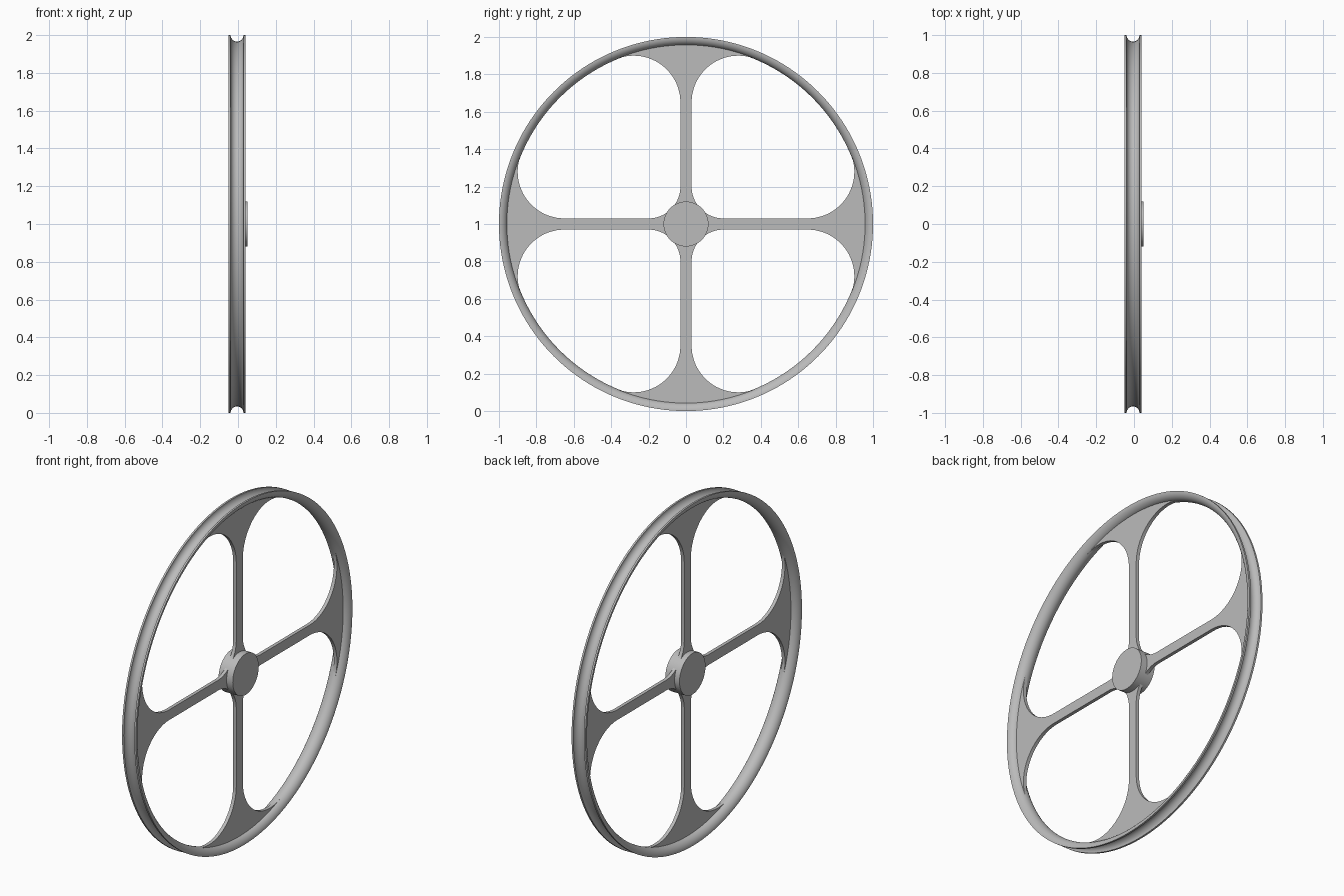
import bpy, bmesh
from math import sin, cos, pi, atan2, radians
from mathutils import Matrix, Vector

cube = bpy.data.objects.get("Cube")
if cube:
    bpy.data.objects.remove(cube)

grey = bpy.data.materials.new("plain_grey")
grey.use_nodes = True
color = (0.5, 0.5, 0.5, 1)
grey.diffuse_color = color
grey.node_tree.nodes["Principled BSDF"].inputs["Base Color"].default_value = color

CENTRE = Vector((0, 0, 1))


def finish(bm, name):
    bmesh.ops.recalc_face_normals(bm, faces=bm.faces)
    bmesh.ops.translate(bm, verts=bm.verts, vec=CENTRE)
    mesh = bpy.data.meshes.new(name)
    bm.to_mesh(mesh)
    bm.free()
    mesh.materials.append(grey)
    obj = bpy.data.objects.new(name, mesh)
    bpy.context.collection.objects.link(obj)
    bpy.ops.object.select_all(action='DESELECT')
    obj.select_set(True)
    bpy.context.view_layer.objects.active = obj
    bpy.ops.object.shade_smooth_by_angle(angle=radians(30))


def arc(cx, cy, r, start, end, steps):
    """Points on an arc, ends included."""
    return [(cx + r * cos(start + (end - start) * i / steps),
             cy + r * sin(start + (end - start) * i / steps))
            for i in range(steps + 1)]


# Rim: curved channel section, open outwards, swept round the x axis
section = arc(-0.005, 1, 0.045, -pi, 0, 18) + arc(-0.005, 1, 0.034, 0, -pi, 18)
STEPS = 160
bm = bmesh.new()
rings = []
for s in range(STEPS):
    a = 2 * pi * s / STEPS
    rings.append([bm.verts.new((x, r * sin(a), r * cos(a))) for x, r in section])
n = len(section)
for s in range(STEPS):
    here, there = rings[s], rings[(s + 1) % STEPS]
    for i in range(n):
        j = (i + 1) % n
        bm.faces.new((here[i], here[j], there[j], there[i]))
finish(bm, "rim")

# Spokes: flat plates flaring into the hub and the rim
HALF, THICK = 0.03, 0.02
FLARE, FLARE_Z = 0.25, 0.65
FILLET = 0.17
flare_y = HALF + FLARE
tangent = atan2(FLARE_Z, flare_y)
side = arc(HALF + FILLET, HALF + FILLET, FILLET, 1.25 * pi, pi, 8)
side += arc(flare_y, FLARE_Z, FLARE, pi, tangent, 24)
outer = arc(0, 0, 0.963, tangent, pi - tangent, 24)
outline = [(0, 0)] + side + outer + [(-y, z) for y, z in reversed(side)]

for k, name in enumerate(("top_spoke", "back_spoke", "bottom_spoke", "front_spoke")):
    bm = bmesh.new()
    face = bm.faces.new([bm.verts.new((-THICK / 2, y, z)) for y, z in outline])
    new = bmesh.ops.extrude_face_region(bm, geom=[face])["geom"]
    bmesh.ops.translate(bm, vec=(THICK, 0, 0),
                        verts=[v for v in new if isinstance(v, bmesh.types.BMVert)])
    bmesh.ops.rotate(bm, verts=bm.verts, matrix=Matrix.Rotation(-k * pi / 2, 3, 'X'))
    finish(bm, name)

# Hub: solid disc through the spokes
HUB_BACK, HUB_FRONT = -0.042, 0.05
bm = bmesh.new()
bmesh.ops.create_cone(bm, cap_ends=True, segments=64, radius1=0.12, radius2=0.12,
                      depth=HUB_FRONT - HUB_BACK,
                      matrix=Matrix.Translation(((HUB_FRONT + HUB_BACK) / 2, 0, 0))
                      @ Matrix.Rotation(pi / 2, 4, 'Y'))
finish(bm, "hub")
